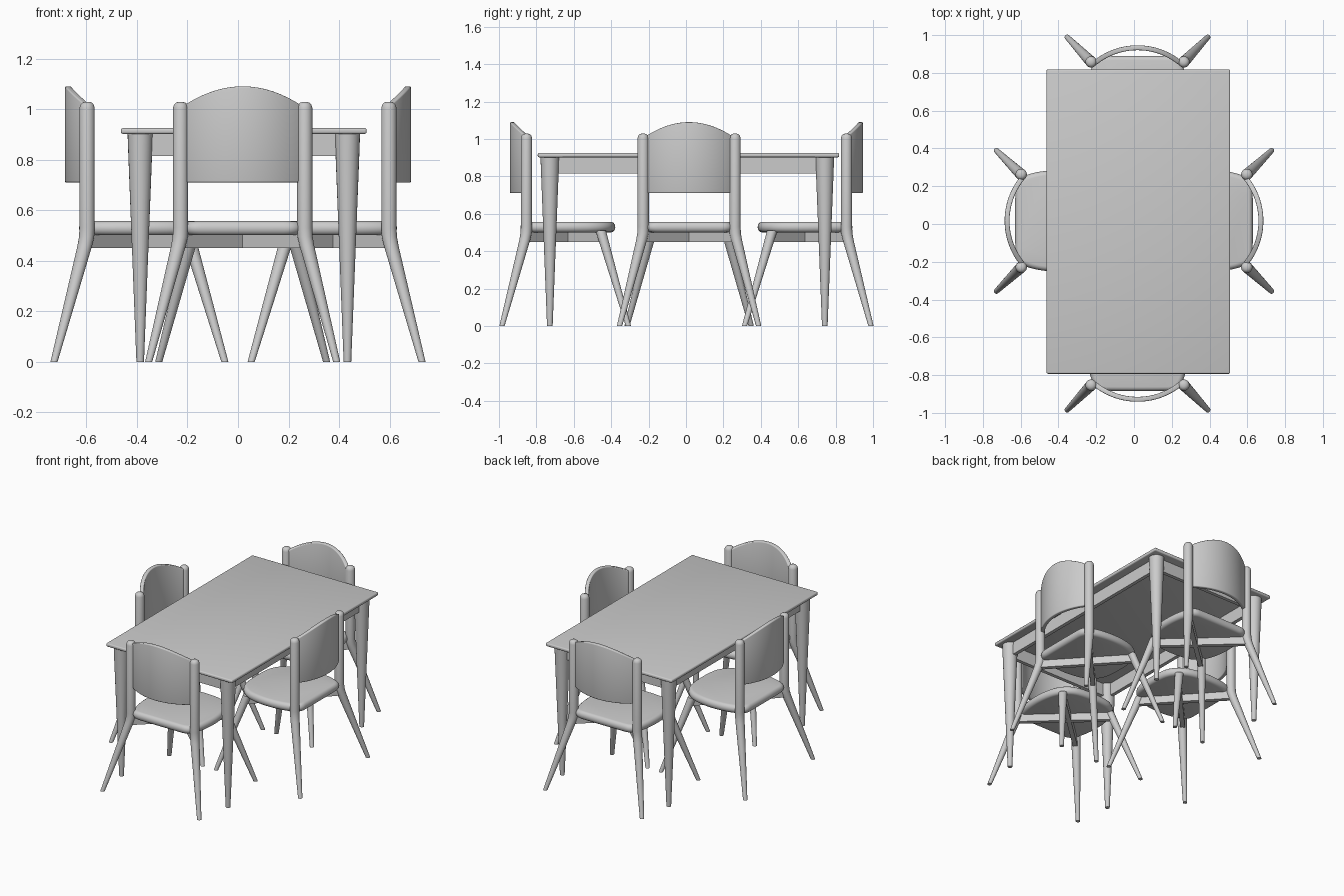
import bpy, bmesh, math
from mathutils import Matrix, Vector

if "Cube" in bpy.data.objects:
    bpy.data.objects.remove(bpy.data.objects["Cube"])


def finish(name, bm, bevel=0.0):
    """Turn a bmesh into smooth-shaded mesh data with sharp creases kept."""
    bmesh.ops.recalc_face_normals(bm, faces=bm.faces)
    if bevel:
        edges = [e for e in bm.edges if e.calc_face_angle(0) > math.radians(50)]
        bmesh.ops.bevel(bm, geom=edges, offset=bevel, segments=3, profile=0.5, affect='EDGES')
    for f in bm.faces:
        f.smooth = True
    for e in bm.edges:
        e.smooth = e.calc_face_angle(0) < math.radians(35)
    me = bpy.data.meshes.new(name)
    bm.to_mesh(me)
    bm.free()
    return me


def place(name, me, matrix=Matrix()):
    ob = bpy.data.objects.new(name, me)
    ob.matrix_world = matrix
    bpy.context.collection.objects.link(ob)


def loft(name, rings, bevel=0.0):
    """Skin closed rings of points and cap both ends."""
    bm = bmesh.new()
    loops = [[bm.verts.new(p) for p in ring] for ring in rings]
    n = len(loops[0])
    for a, b in zip(loops, loops[1:]):
        for i in range(n):
            j = (i + 1) % n
            bm.faces.new((a[i], a[j], b[j], b[i]))
    bm.faces.new(loops[0])
    bm.faces.new(loops[-1])
    return finish(name, bm, bevel)


def leg(name, stations, sides=24):
    """Round leg from (x, y, z, radius) stations."""
    return loft(name, [[(x + r * math.cos(2 * math.pi * i / sides),
                         y + r * math.sin(2 * math.pi * i / sides), z)
                        for i in range(sides)] for x, y, z, r in stations])


def beam(name, a, b, width, z0, z1, bevel=0.0):
    """Upright rectangular bar between two plan points."""
    a, b = Vector(a), Vector(b)
    d = (b - a).normalized()
    s = Vector((-d.y, d.x)) * width / 2
    plan = [a - s, b - s, b + s, a + s]
    return loft(name, [[(p.x, p.y, z) for p in plan] for z in (z0, z1)], bevel)


def smooth_outline(pts, rounds=3):
    """Corner-cutting on a closed outline."""
    for _ in range(rounds):
        out = []
        for i, p in enumerate(pts):
            p, q = Vector(p), Vector(pts[(i + 1) % len(pts)])
            out += [p.lerp(q, 0.25), p.lerp(q, 0.75)]
        pts = out
    return pts


# --- Table ---
TX, TY = 0.023, 0.013
place("table_top", beam("table_top", (TX, TY - 0.806), (TX, TY + 0.806), 0.972, 0.902, 0.925, 0.008))
LX, LY = 0.41, 0.735
table_leg = leg("table_leg", [(0, 0, 0, 0.015), (0, 0, 0.82, 0.047), (0, 0, 0.905, 0.05)])
for sx in (-1, 1):
    for sy in (-1, 1):
        place("table_leg", table_leg, Matrix.Translation((TX + sx * LX, TY - 0.006 + sy * LY, 0)))
for s in (-1, 1):
    x, y = TX + s * LX, TY - 0.006 + s * LY
    place("table_long_apron", beam("table_long_apron", (x, TY - LY), (x, TY + LY), 0.025, 0.815, 0.904))
    place("table_end_apron", beam("table_end_apron", (TX - LX, y), (TX + LX, y), 0.025, 0.815, 0.904))

# --- Chair parts: rear posts on local y = 0, facing +y ---
parts = []

# Seat cushion with rounded rim
half = [(0.13, -0.032), (0.215, -0.03), (0.25, 0.04), (0.268, 0.14), (0.268, 0.26),
        (0.24, 0.38), (0.17, 0.455), (0.07, 0.475)]
outline = smooth_outline(half + [(-x, y) for x, y in reversed(half)])
rings = []
for k in range(9):
    t = -math.pi / 2 + math.pi * k / 8
    sc = 1 - 0.09 * (1 - math.cos(t))
    rings.append([(p.x * sc, 0.22 + (p.y - 0.22) * sc, 0.529 + 0.028 * math.sin(t)) for p in outline])
parts.append(("seat", loft("seat", rings)))

# Curved backrest with arched top
R, C, A, N = 0.371, 0.283, 0.686, 32
rings = []
for i in range(N + 1):
    t = -A + 2 * A * i / N
    top = 1.09 - 0.06 * (R * math.sin(t) / 0.21) ** 2
    rings.append([(r * math.sin(t), C - r * math.cos(t), z)
                  for r, z in ((R, 0.71), (R, top), (R - 0.026, top), (R - 0.026, 0.71))])
parts.append(("backrest", loft("backrest", rings, 0.006)))

for s in (-1, 1):
    # Rear leg, bent at the seat and rising into the post
    parts.append(("rear_leg", leg("rear_leg", [
        (s * 0.372, -0.131, 0, 0.014), (s * 0.254, -0.009, 0.46, 0.029), (s * 0.247, -0.002, 0.495, 0.030),
        (s * 0.2455, 0, 0.53, 0.030), (s * 0.2455, 0, 1.005, 0.030), (s * 0.2455, 0, 1.018, 0.026),
        (s * 0.2455, 0, 1.026, 0.018), (s * 0.2455, 0, 1.029, 0.007)])))
    # Splayed front leg
    parts.append(("front_leg", leg("front_leg", [
        (s * 0.332, 0.545, 0, 0.014), (s * 0.198, 0.397, 0.51, 0.028)])))
    # Crossed rail below the seat
    parts.append(("cross_rail", beam("cross_rail", (s * 0.24, 0.0), (-s * 0.205, 0.41), 0.03, 0.45, 0.51)))

# --- Four chairs round the table ---
for side, x, y, turn in (("front", 0.0185, -0.853, 0), ("back", 0.0185, 0.858, 180),
                         ("left", -0.597, 0.0165, -90), ("right", 0.597, 0.0165, 90)):
    m = Matrix.Translation((x, y, 0)) @ Matrix.Rotation(math.radians(turn), 4, 'Z')
    for name, me in parts:
        place(f"{side}_chair_{name}", me, m)
